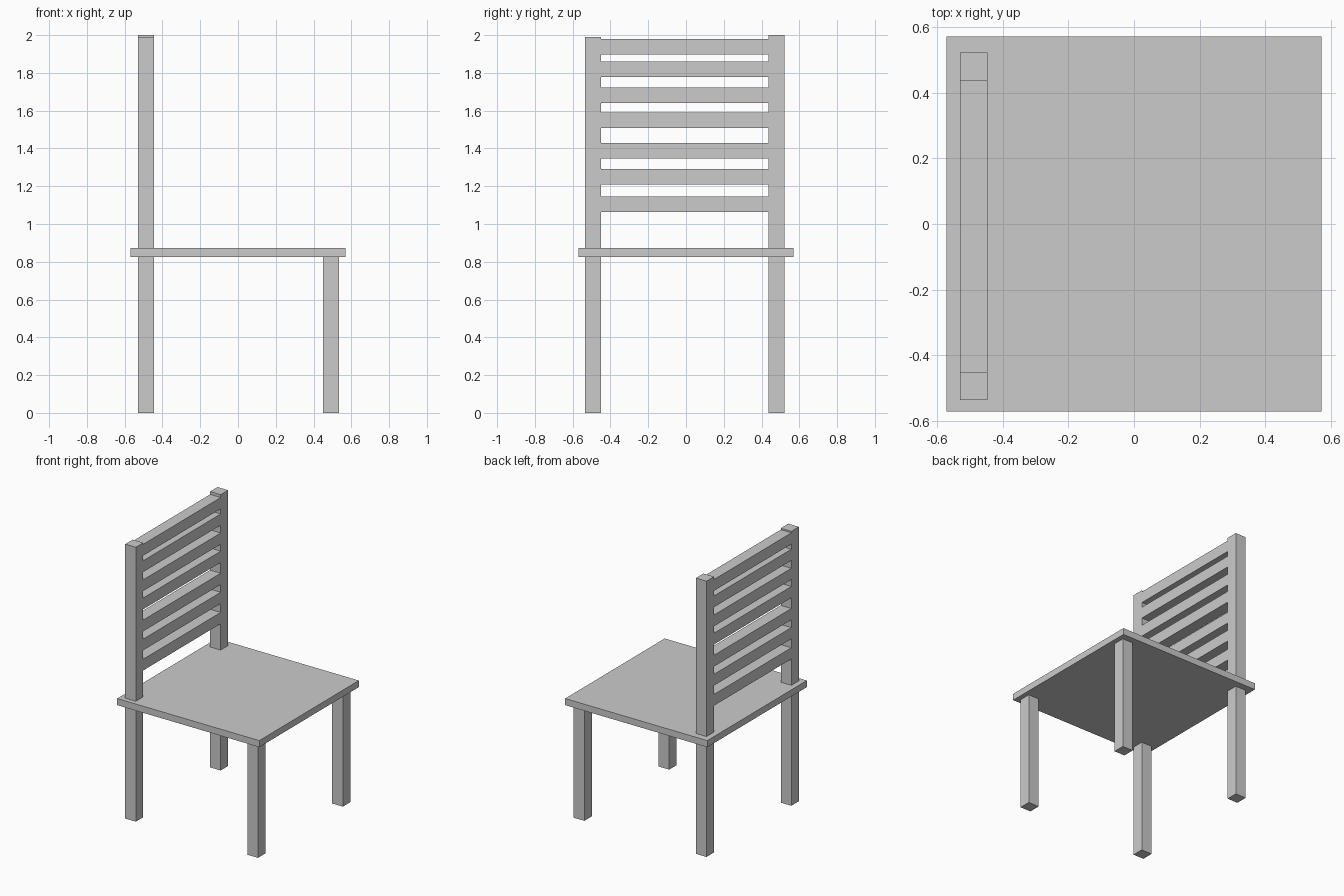
import bpy
import bmesh

if "Cube" in bpy.data.objects:
    bpy.data.objects.remove(bpy.data.objects["Cube"])


def box(name, x, y, z):
    """Axis-aligned box from (min, max) ranges."""
    bm = bmesh.new()
    bmesh.ops.create_cube(bm, size=1)
    for v in bm.verts:
        v.co = [r[0] if c < 0 else r[1] for c, r in zip(v.co, (x, y, z))]
    mesh = bpy.data.meshes.new(name)
    bm.to_mesh(mesh)
    bm.free()
    obj = bpy.data.objects.new(name, mesh)
    bpy.context.collection.objects.link(obj)
    return obj


SEAT_BOTTOM, SEAT_TOP = 0.825, 0.873
BACK_X, FRONT_X = (-0.53, -0.445), (0.45, 0.535)
SIDES = {"near": ((-0.535, -0.45), 1.99), "far": ((0.437, 0.522), 2.0)}

# Seat board
box("seat", (-0.57, 0.57), (-0.57, 0.57), (SEAT_BOTTOM, SEAT_TOP))

# Legs below the seat and back posts above it
for side, (y, top) in SIDES.items():
    box(f"front_leg_{side}", FRONT_X, y, (0, SEAT_BOTTOM))
    box(f"back_leg_{side}", BACK_X, y, (0, SEAT_BOTTOM))
    box(f"back_post_{side}", BACK_X, y, (SEAT_TOP, top))

# Backrest slats, slightly unevenly spaced
for i, z in enumerate((1.105, 1.251, 1.389, 1.549, 1.681, 1.819, 1.938)):
    box(f"back_slat_{i + 1}", BACK_X, (-0.45, 0.437), (z - 0.041, z + 0.041))
